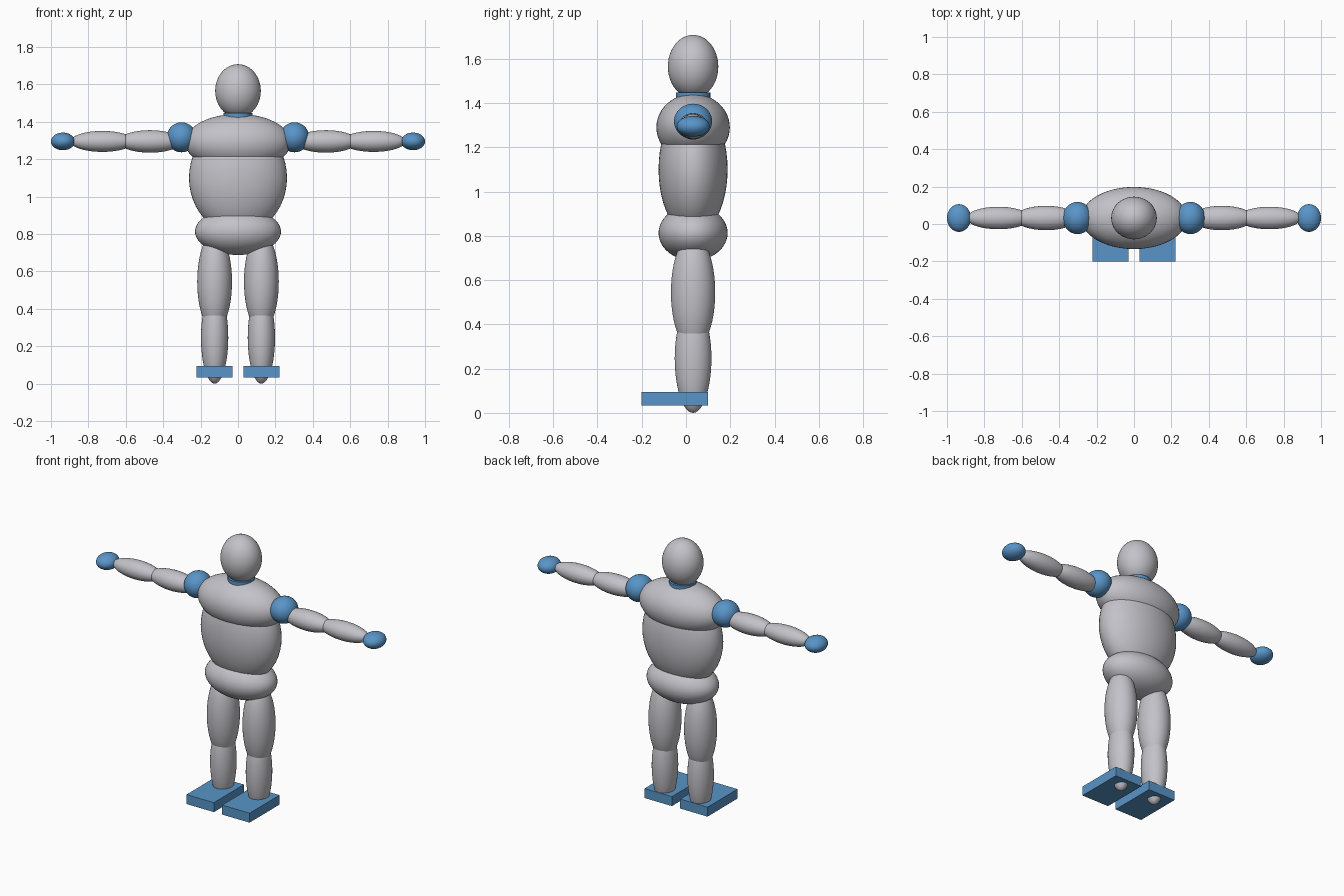
import bpy
import math

cube = bpy.data.objects.get("Cube")
if cube:
    bpy.data.objects.remove(cube, do_unlink=True)


def make_material(name, rgb):
    mat = bpy.data.materials.new(name)
    mat.use_nodes = True
    mat.diffuse_color = (*rgb, 1)
    mat.node_tree.nodes["Principled BSDF"].inputs["Base Color"].default_value = (*rgb, 1)
    return mat


grey = make_material("light grey", (0.54, 0.54, 0.58))
blue = make_material("blue", (0.1, 0.3, 0.58))
BODY_Y = 0.032  # the body axis sits slightly behind the centre


def finish(name, mat, smooth=True):
    obj = bpy.context.object
    obj.name = obj.data.name = name
    obj.data.materials.append(mat)
    bpy.ops.object.transform_apply(location=False, rotation=True, scale=True)
    if smooth:
        bpy.ops.object.shade_smooth_by_angle(angle=math.radians(40))
    return obj


def ellipsoid(name, x, z, radii, mat, rotation=(0, 0, 0)):
    bpy.ops.mesh.primitive_uv_sphere_add(segments=48, ring_count=24, radius=1,
                                         location=(x, BODY_Y, z))
    bpy.context.object.scale = radii
    return finish(name, mat)


# Head, neck and trunk
ellipsoid("head", 0, 1.565, (0.122, 0.114, 0.143), grey)
bpy.ops.mesh.primitive_cylinder_add(vertices=48, radius=0.078, depth=0.09,
                                    location=(0, BODY_Y, 1.402))
finish("neck", blue)
ellipsoid("chest", 0, 1.29, (0.283, 0.166, 0.152), grey)
ellipsoid("abdomen", 0, 1.10, (0.262, 0.156, 0.30), grey)
ellipsoid("pelvis", 0, 0.813, (0.23, 0.156, 0.125), grey)

# Limbs on both sides
for side, s in (("left", 1), ("right", -1)):
    ellipsoid(side + "_shoulder", s * 0.302, 1.317, (0.079, 0.086, 0.08), blue)
    ellipsoid(side + "_upper_arm", s * 0.47, 1.295, (0.17, 0.065, 0.06), grey)
    ellipsoid(side + "_forearm", s * 0.725, 1.295, (0.17, 0.06, 0.056), grey)
    ellipsoid(side + "_hand", s * 0.936, 1.295, (0.064, 0.074, 0.047), blue)
    ellipsoid(side + "_thigh", s * 0.125, 0.545, (0.093, 0.10, 0.262), grey)
    ellipsoid(side + "_shin", s * 0.125, 0.246, (0.073, 0.083, 0.246), grey)

    # Flat slab foot pointing forward
    bpy.ops.mesh.primitive_cube_add(size=1, location=(s * 0.125, -0.05, 0.064))
    bpy.context.object.scale = (0.192, 0.30, 0.06)
    finish(side + "_foot", blue, smooth=False)
